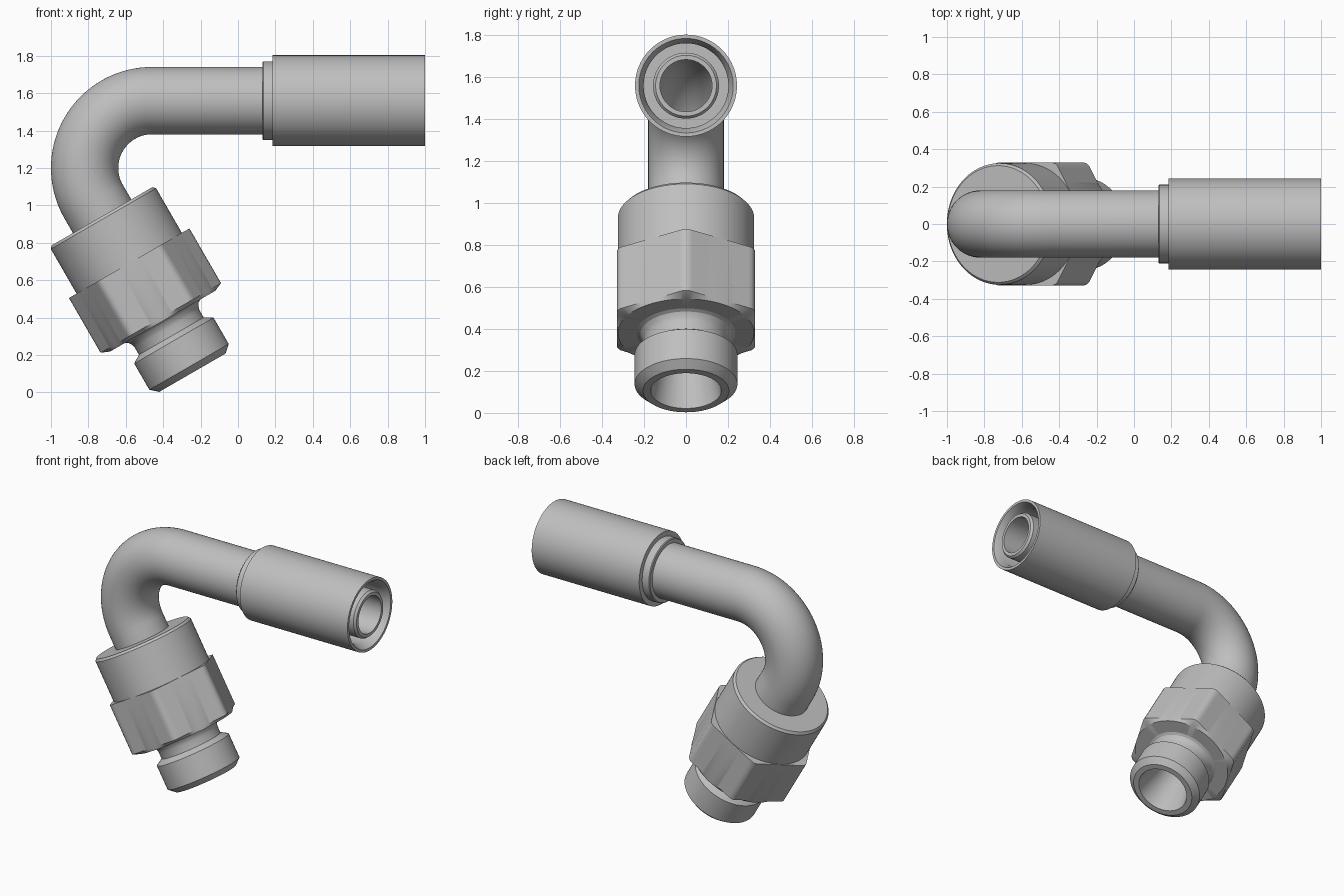
import bpy, bmesh, math
from mathutils import Vector

cube = bpy.data.objects.get("Cube")
if cube:
    bpy.data.objects.remove(cube, do_unlink=True)

steel = bpy.data.materials.new("grey_steel")
steel.use_nodes = True
COLOR = (0.52, 0.52, 0.52, 1)
steel.diffuse_color = COLOR
steel.node_tree.nodes["Principled BSDF"].inputs["Base Color"].default_value = COLOR

# Main dimensions: hose axis height, bend centre and bend radius
AXIS_Z = 1.56
BEND = Vector((-0.46, 0, 1.2))
BEND_R = 0.36
TURN = math.radians(120)
SIDE = Vector((0, 1, 0))


def on_bend(a):
    """Point and direction on the bend, a = 0 at the hose side."""
    p = BEND + BEND_R * Vector((-math.sin(a), 0, math.cos(a)))
    return p, Vector((-math.cos(a), 0, -math.sin(a)))


NUT_START, NUT_DIR = on_bend(TURN)


def hose(x):
    return Vector((x, 0, AXIS_Z)), Vector((-1, 0, 0))


def nut(t):
    return NUT_START + NUT_DIR * t, NUT_DIR


def hex_limit(a, flat):
    """Polar radius of a hexagon with flats facing the sides."""
    sixth = math.pi / 3
    return flat / math.cos((a + sixth / 2) % sixth - sixth / 2)


def build(name, stations, segments=96, flat=None):
    """Join rings ((point, direction), radius) into a closed solid.
    With flat set, rings wider than it are clipped to a hexagon."""
    bm = bmesh.new()
    rings = []
    for (point, direction), radius in stations:
        up = direction.cross(SIDE)
        ring = []
        for i in range(segments):
            a = math.tau * i / segments
            r = min(radius, hex_limit(a, flat)) if flat else radius
            ring.append(bm.verts.new(point + r * (math.cos(a) * SIDE + math.sin(a) * up)))
        rings.append(ring)
    for k, ring in enumerate(rings):
        after = rings[(k + 1) % len(rings)]
        for i in range(segments):
            j = (i + 1) % segments
            bm.faces.new((ring[i], ring[j], after[j], after[i]))
    bmesh.ops.recalc_face_normals(bm, faces=bm.faces)
    mesh = bpy.data.meshes.new(name)
    bm.to_mesh(mesh)
    bm.free()
    mesh.materials.append(steel)
    obj = bpy.data.objects.new(name, mesh)
    bpy.context.collection.objects.link(obj)
    bpy.ops.object.select_all(action="DESELECT")
    obj.select_set(True)
    bpy.context.view_layer.objects.active = obj
    bpy.ops.object.shade_smooth_by_angle(angle=math.radians(25))
    return obj


def turned(name, place, profile, **options):
    return build(name, [(place(t), r) for t, r in profile], **options)


# Bent hollow tube, with a slimmer hose nipple at its open end
BORE = 0.124
STEPS = 36
bend = [on_bend(TURN * i / STEPS) for i in range(STEPS + 1)]
outer = [(hose(1.0), 0.145), (hose(0.985), 0.157), (hose(0.28), 0.157), (hose(0.28), 0.18)]
outer += [(f, 0.18) for f in bend] + [(nut(0.6), 0.18)]
inner = [(nut(0.6), BORE)] + [(f, BORE) for f in reversed(bend)] + [(hose(1.0), BORE)]
build("bent_tube", outer + inner)

# Crimp sleeve with its stepped collar and open mouth
turned("crimp_sleeve", hose, [
    (0.13, 0.175), (0.13, 0.205), (0.135, 0.21), (0.185, 0.21), (0.185, 0.243),
    (1.0, 0.243), (1.0, 0.225), (0.95, 0.202), (0.3, 0.202), (0.3, 0.15)])

# Round shoulder of the nut
turned("nut_shoulder", nut, [
    (0.09, 0.17), (0.09, 0.312), (0.105, 0.325), (0.4, 0.325), (0.4, 0.17)])

# Hexagonal part of the nut, with trimmed corners and a chamfered end
turned("hex_nut", nut, [
    (0.38, 0.17), (0.38, 0.372), (0.718, 0.372), (0.738, 0.325), (0.738, 0.17)],
    segments=144, flat=0.328)

# Threaded end: filleted neck, chamfered plug and conical seat
turned("threaded_end", nut, [
    (0.6, BORE), (0.6, 0.235), (0.738, 0.235), (0.746, 0.218), (0.765, 0.205),
    (0.785, 0.2), (0.83, 0.2), (0.858, 0.245), (1.02, 0.245), (1.056, 0.205),
    (1.056, 0.168), (0.85, BORE)])
